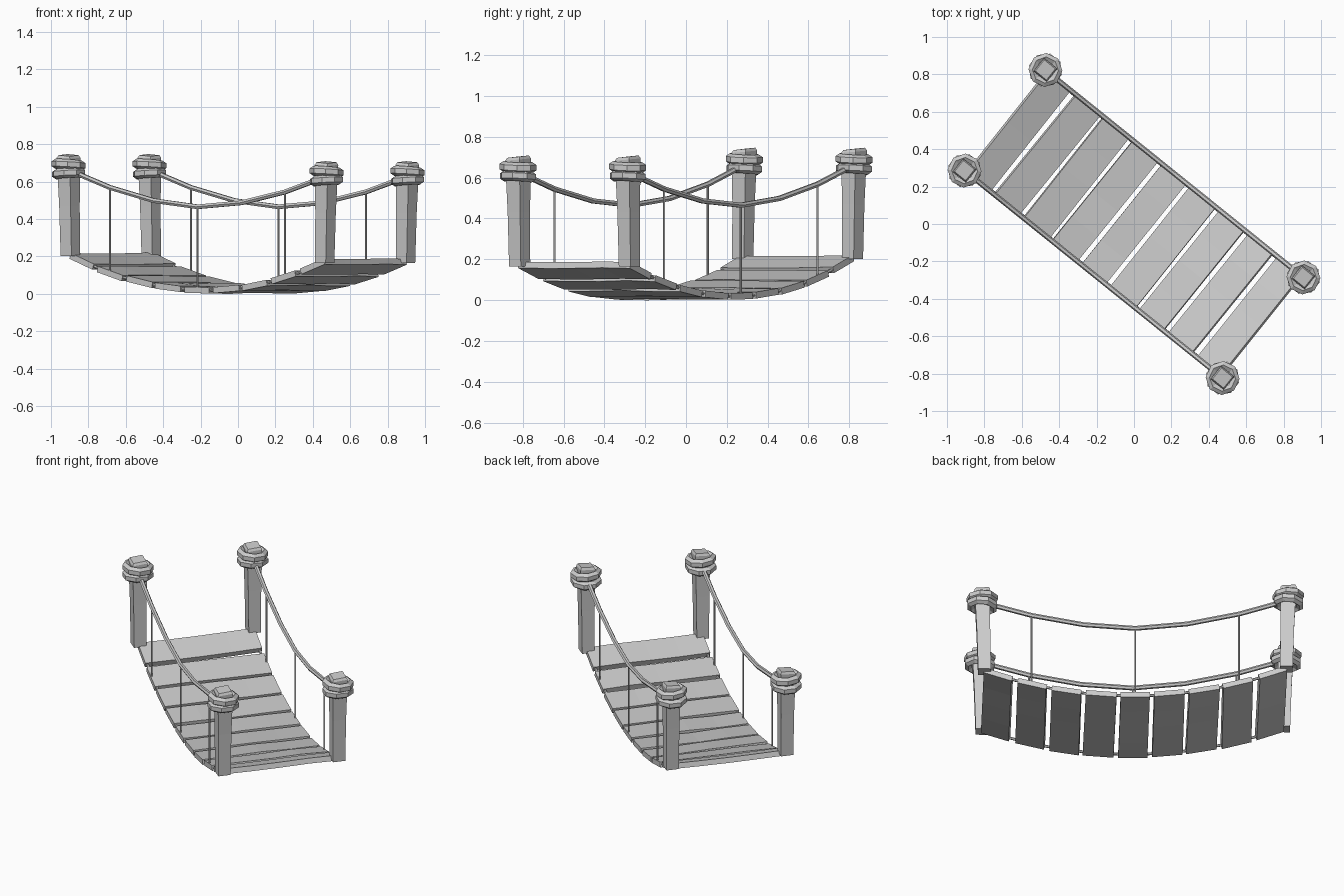
import bpy, bmesh, math, random
from mathutils import Matrix, Vector

if "Cube" in bpy.data.objects:
    bpy.data.objects.remove(bpy.data.objects["Cube"])

random.seed(4)
TURN = Matrix.Rotation(math.radians(-38.8), 4, 'Z')   # bridge runs diagonally
HALF, SIDE = 0.885, 0.345


def deck_z(u):
    t = u / HALF
    return 0.019 + 0.175 * t * t - 0.016 * t


def rail_z(u):
    t = u / HALF
    return 0.465 + 0.18 * abs(t) ** 1.75 - 0.0175 * t


def finish(name, bm):
    bmesh.ops.recalc_face_normals(bm, faces=bm.faces)
    me = bpy.data.meshes.new(name)
    bm.to_mesh(me)
    bm.free()
    ob = bpy.data.objects.new(name, me)
    ob.matrix_world = TURN
    bpy.context.collection.objects.link(ob)
    return ob


def loft(name, rings, closed=False):
    """Skin a list of point rings; cap the ends unless the loop is closed."""
    bm = bmesh.new()
    loops = [[bm.verts.new(p) for p in r] for r in rings]
    n = len(loops[0])
    pairs = list(zip(loops, loops[1:]))
    if closed:
        pairs.append((loops[-1], loops[0]))
    for a, b in pairs:
        for i in range(n):
            j = (i + 1) % n
            bm.faces.new((a[i], a[j], b[j], b[i]))
    if not closed:
        bm.faces.new(loops[0])
        bm.faces.new(loops[-1])
    return finish(name, bm)


def rope(name, pts, r, sides=6):
    rings = []
    for i, p in enumerate(pts):
        d = (pts[min(i + 1, len(pts) - 1)] - pts[max(i - 1, 0)]).normalized()
        a = Vector((0, 1, 0))
        b = d.cross(a)
        rings.append([p + r * (math.cos(k * math.tau / sides) * a + math.sin(k * math.tau / sides) * b)
                      for k in range(sides)])
    return loft(name, rings)


# Planks: nine slightly warped boards following the sag
for i in range(9):
    u = (i - 4) * 0.198
    slope = (deck_z(u + 0.05) - deck_z(u - 0.05)) / 0.1
    d = Vector((1, 0, slope)).normalized()
    n = Vector((-d.z, 0, d.x))
    yaw = random.uniform(-0.012, 0.012)
    w = random.uniform(0.083, 0.09)
    rings = []
    for k in range(5):
        v = -0.352 + 0.176 * k
        c = Vector((u + yaw * v, v, deck_z(u) + random.uniform(-0.003, 0.004)))
        rings.append([c + d * a * w + n * b * 0.016
                      for a, b in ((-1, -1), (1, -1), (1, 1), (-1, 1))])
    loft(f"plank_{i + 1}", rings)

for s, side in ((-1, "near"), (1, "far")):
    # Sagging hand rope and the thin rope that strings the planks together
    us = [-HALF, -0.6, -0.3, 0, 0.3, 0.6, HALF]
    rope(f"hand_rope_{side}", [Vector((u, s * SIDE, rail_z(u))) for u in us], 0.014)
    rope(f"deck_rope_{side}",
         [Vector((k * 0.099, s * 0.338, deck_z(k * 0.099))) for k in range(-9, 10)], 0.008)

    # Vertical hanger ropes
    for k in (-1, 0, 1):
        u = k * 0.6
        rope(f"hanger_{side}_{k + 2}", [Vector((u, s * SIDE, deck_z(u) - 0.005)),
                                        Vector((u, s * SIDE, rail_z(u)))], 0.0055, 5)

    for e, end in ((-1, "left"), (1, "right")):
        cx, cy, lift = e * HALF, s * SIDE, -0.019 * e
        # Square post, flaring slightly to a bevelled, uneven top
        rings = []
        for z, h in ((0.183 + lift, 0.037), (0.45 + lift, 0.039), (0.708 + lift, 0.045), (0.722 + lift, 0.038)):
            x = cx - e * 0.012 * (0.72 - z) / 0.5
            tip = 0.006 if z > 0.6 else 0
            rings.append([Vector((x + a * h, cy + b * h, z + tip * (b - a) / 2))
                          for a, b in ((-1, -1), (1, -1), (1, 1), (-1, 1))])
        loft(f"post_{side}_{end}", rings)

        # Two coils of rope wrapped round the post
        for c in range(2):
            z0 = 0.625 + 0.046 * c + lift
            rings = []
            for k in range(8):
                t = (k + 0.5 + 0.3 * c) * math.tau / 8
                ux, uy = math.cos(t), math.sin(t)
                tilt = 0.006 * math.cos(t + 2 * c)
                rings.append([Vector((cx + ux * r, cy + uy * r, z0 + dz + tilt)) for r, dz in
                              ((0.048, -0.013), (0.07, -0.027), (0.091, -0.013),
                               (0.091, 0.013), (0.07, 0.027), (0.048, 0.013))])
            loft(f"post_coil_{side}_{end}_{c + 1}", rings, closed=True)
